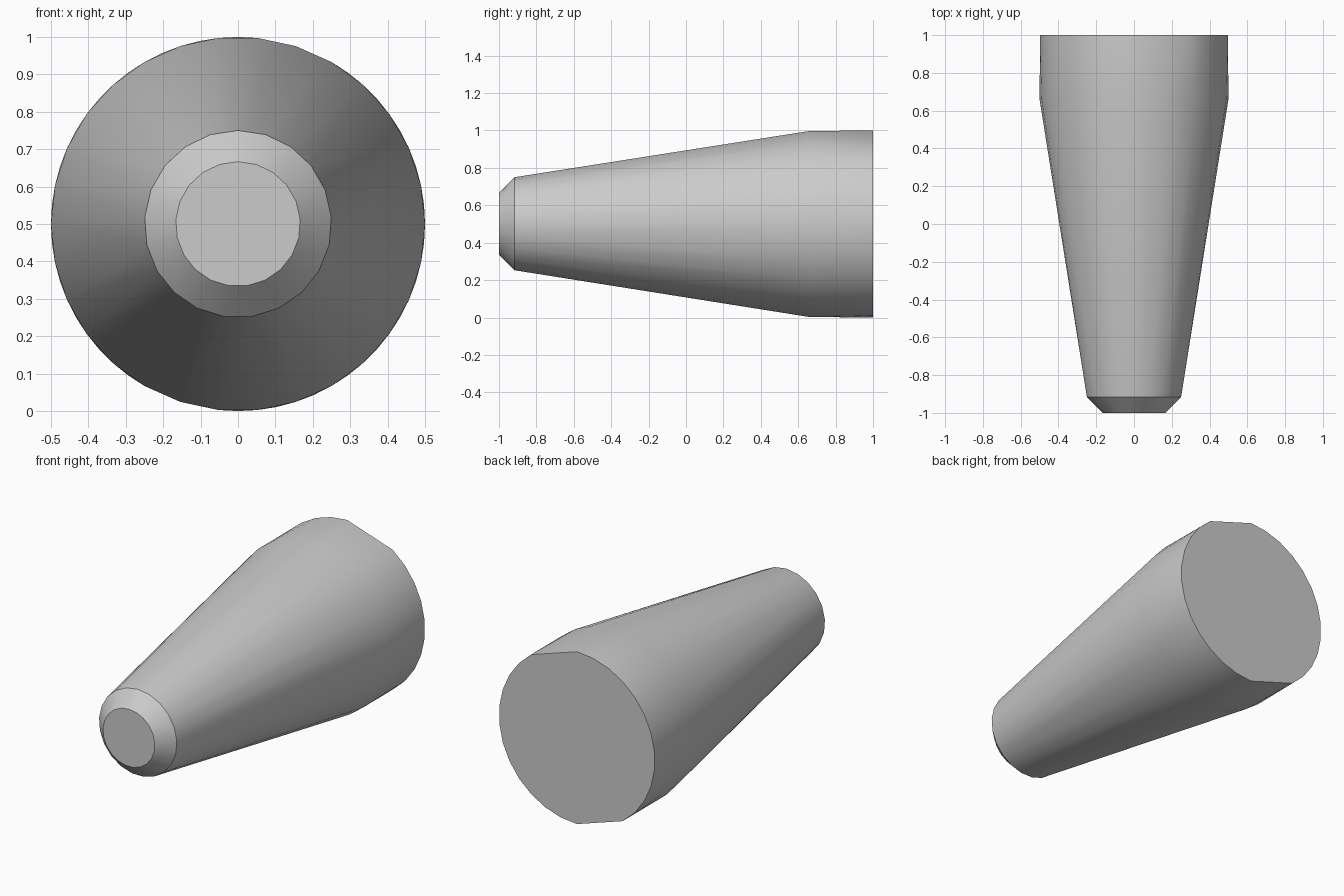
import bpy, bmesh, math

default = bpy.data.objects.get("Cube")
if default:
    bpy.data.objects.remove(default, do_unlink=True)

grey = bpy.data.materials.new("light grey")
grey.use_nodes = True
colour = (0.6, 0.6, 0.6, 1)
grey.diffuse_color = colour
grey.node_tree.nodes["Principled BSDF"].inputs["Base Color"].default_value = colour


def ring(bm, y, radius, sides, start=90, skip=()):
    """Points of a regular polygon facing the y axis, leaving some corners out."""
    for i in range(sides):
        if i not in skip:
            a = math.radians(start - 360 * i / sides)
            bm.verts.new((radius * math.cos(a), y, 0.5 + radius * math.sin(a)))


# Tapered body: chamfered tip, long cone, short straight end with two flats
bm = bmesh.new()
ring(bm, -1.0, 1 / 6, 21)
ring(bm, -0.917, 0.25, 21)
ring(bm, 0.66, 0.5, 30, start=0)
ring(bm, 1.0, 0.5, 30, skip=(1, 2, 16, 17))
bmesh.ops.convex_hull(bm, input=bm.verts[:])
bmesh.ops.dissolve_limit(bm, angle_limit=math.radians(0.2),
                         verts=bm.verts[:], edges=bm.edges[:])
bmesh.ops.recalc_face_normals(bm, faces=bm.faces[:])

mesh = bpy.data.meshes.new("tapered_body")
bm.to_mesh(mesh)
bm.free()
mesh.materials.append(grey)
body = bpy.data.objects.new("tapered_body", mesh)
bpy.context.collection.objects.link(body)

# Smooth sides with crisp rims at the tip and the back
bpy.ops.object.select_all(action="DESELECT")
body.select_set(True)
bpy.context.view_layer.objects.active = body
bpy.ops.object.shade_smooth_by_angle(angle=math.radians(30))
